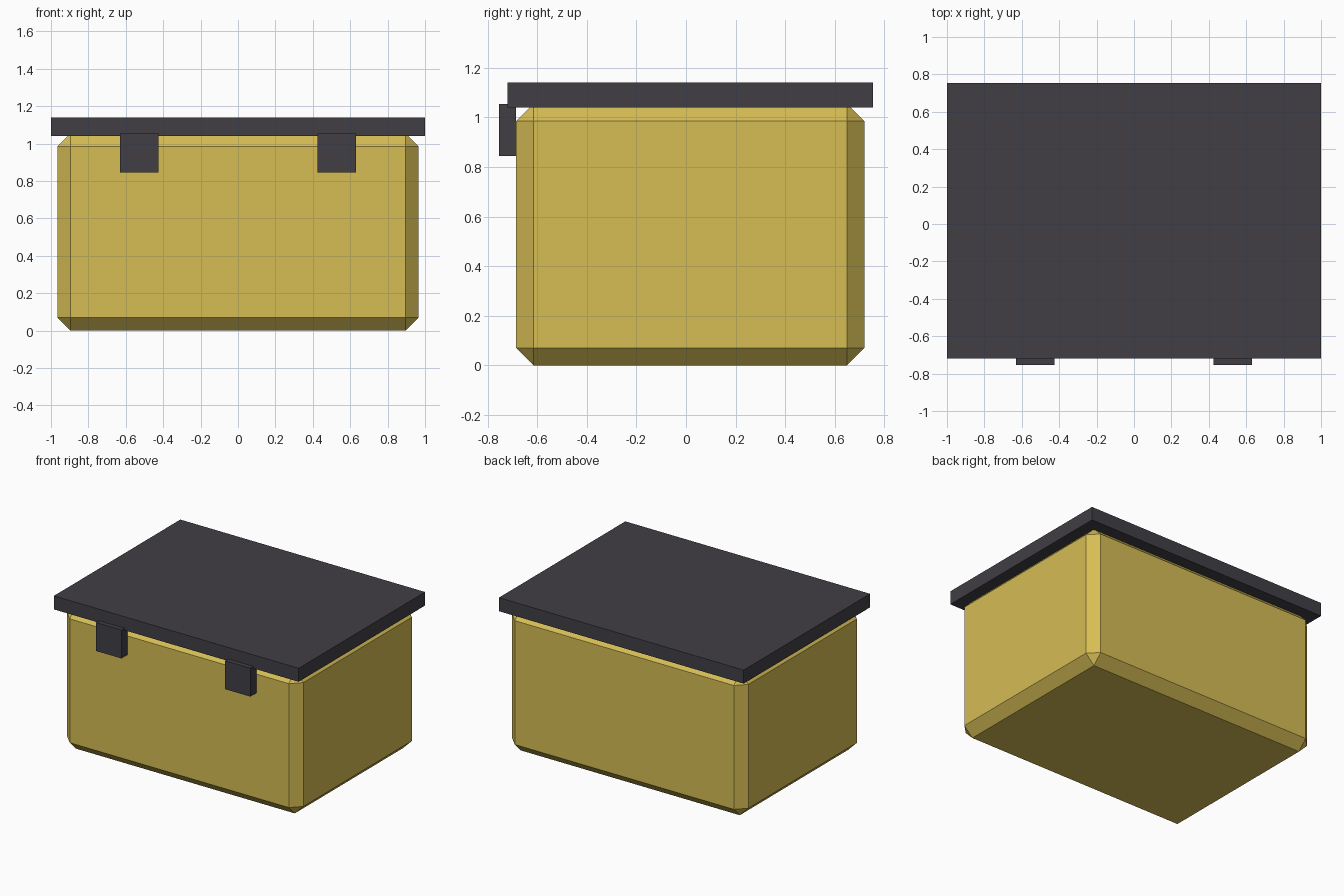
import bpy

if "Cube" in bpy.data.objects:
    bpy.data.objects.remove(bpy.data.objects["Cube"])


def material(name, rgb):
    m = bpy.data.materials.new(name)
    m.diffuse_color = (*rgb, 1)
    m.use_nodes = True
    m.node_tree.nodes["Principled BSDF"].inputs["Base Color"].default_value = m.diffuse_color
    return m


def box(name, lo, hi, mat, bevel=0):
    """Box between two corners, with optional single-segment chamfer."""
    bpy.ops.mesh.primitive_cube_add(
        size=1, location=[(a + b) / 2 for a, b in zip(lo, hi)])
    ob = bpy.context.object
    ob.name = name
    ob.scale = [b - a for a, b in zip(lo, hi)]
    bpy.ops.object.transform_apply(location=False, rotation=False, scale=True)
    ob.data.materials.append(mat)
    if bevel:
        mod = ob.modifiers.new("chamfer", 'BEVEL')
        mod.width = bevel
        mod.segments = 1
        mod.limit_method = 'NONE'
    return ob


yellow = material("mustard yellow", (0.67, 0.51, 0.09))
dark = material("charcoal", (0.053, 0.049, 0.059))

# Chamfered container, its top edge tucked just inside the lid
box("container_body", (-0.965, -0.685, 0), (0.965, 0.72, 1.055), yellow, 0.07)

# Overhanging flat lid
box("lid", (-1, -0.72, 1.04), (1, 0.755, 1.14), dark)

# Front clasps
for side, x in (("left", -0.527), ("right", 0.527)):
    box(side + "_clasp", (x - 0.103, -0.755, 0.845),
        (x + 0.103, -0.685, 1.055), dark)
